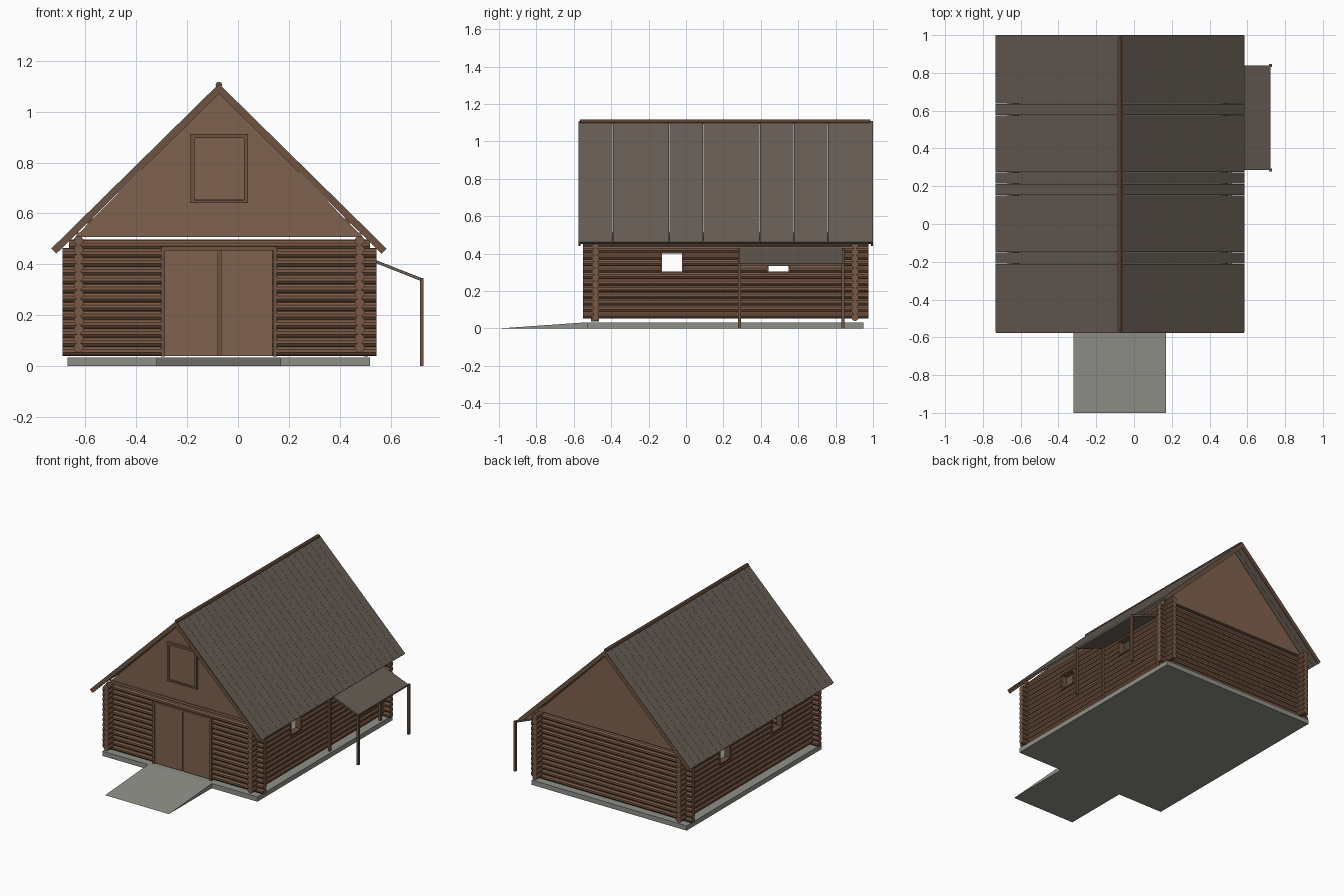
import bpy, bmesh, math
from mathutils import Vector, Matrix

if "Cube" in bpy.data.objects:
    bpy.data.objects.remove(bpy.data.objects["Cube"])


def mat(name, hexcol):
    def lin(c):
        c /= 255
        return c / 12.92 if c <= 0.04045 else ((c + 0.055) / 1.055) ** 2.4
    m = bpy.data.materials.new(name)
    m.diffuse_color = [lin(int(hexcol[i:i + 2], 16)) for i in (0, 2, 4)] + [1]
    m.use_nodes = True
    m.node_tree.nodes["Principled BSDF"].inputs["Base Color"].default_value = m.diffuse_color
    return m


LOG = mat("log brown", "7A5A46")
WOOD = mat("plank brown", "7F624E")
TRIM = mat("trim brown", "6E5341")
ROOF = mat("roof grey brown", "675E55")
STONE = mat("concrete grey", "8F9089")


def finish(name, bm, m):
    bmesh.ops.recalc_face_normals(bm, faces=bm.faces)
    me = bpy.data.meshes.new(name)
    bm.to_mesh(me)
    bm.free()
    me.materials.append(m)
    ob = bpy.data.objects.new(name, me)
    bpy.context.collection.objects.link(ob)
    return ob


def add_box(bm, x0, x1, y0, y1, z0, z1):
    M = Matrix.Translation(((x0 + x1) / 2, (y0 + y1) / 2, (z0 + z1) / 2)) @ \
        Matrix.Diagonal((x1 - x0, y1 - y0, z1 - z0, 1))
    bmesh.ops.create_cube(bm, size=1, matrix=M)


def boxes(name, m, *dims):
    bm = bmesh.new()
    for d in dims:
        add_box(bm, *d)
    return finish(name, bm, m)


def add_log(bm, a, b, r=0.0195, n=10):
    a, b = Vector(a), Vector(b)
    rot = (b - a).to_track_quat('Z', 'Y').to_matrix().to_4x4()
    bmesh.ops.create_cone(bm, cap_ends=True, segments=n, radius1=r, radius2=r,
                          depth=(b - a).length,
                          matrix=Matrix.Translation((a + b) / 2) @ rot)


def add_prism(bm, pts, y0, y1):
    """Extrude an x-z outline along y."""
    a = [bm.verts.new((x, y0, z)) for x, z in pts]
    b = [bm.verts.new((x, y1, z)) for x, z in pts]
    bm.faces.new(a)
    bm.faces.new(b[::-1])
    for i in range(len(pts)):
        j = (i + 1) % len(pts)
        bm.faces.new((a[i], a[j], b[j], b[i]))


CX = -0.075                      # ridge line
XL, XR = -0.627, 0.478           # side wall centres
YF, YB = -0.483, 0.904           # end wall centres
STEP = 0.035

# slab and ramp
boxes("slab", STONE, (-0.67, 0.52, -0.53, 0.95, 0, 0.033))
bm = bmesh.new()
add_prism(bm, [(-1, 0), (-0.53, 0), (-0.53, 0.033)], -0.17, 0.32)
bm.transform(Matrix.Rotation(math.pi / 2, 4, 'Z'))
finish("ramp", bm, STONE)

# end walls of stacked logs, the front one open for the doors
front, back = bmesh.new(), bmesh.new()
for k in range(12):
    z = 0.0595 + k * STEP
    add_log(back, (-0.69, YB, z), (0.545, YB, z))
    add_log(front, (-0.69, YF, z), (-0.295, YF, z))
    add_log(front, (0.148, YF, z), (0.545, YF, z))
for bm, y in ((front, YF), (back, YB)):
    add_log(bm, (-0.665, y, 0.4785), (0.52, y, 0.4785))
finish("front_log_wall", front, LOG)
finish("back_log_wall", back, LOG)

# side walls with two window openings each
WINDOWS = [(-0.13, -0.02), (0.44, 0.55)]
WZ0, WZ1 = 0.303, 0.404
for name, x in (("left_log_wall", XL), ("right_log_wall", XR)):
    bm = bmesh.new()
    for k in range(13):
        z = 0.0725 + k * STEP
        cuts = [-0.55, 0.976]
        if WZ0 < z < WZ1:
            cuts = [-0.55, *WINDOWS[0], *WINDOWS[1], 0.976]
        for y0, y1 in zip(cuts[::2], cuts[1::2]):
            add_log(bm, (x, y0, z), (x, y1, z))
    finish(name, bm, LOG)
    dims = []
    for y0, y1 in WINDOWS:
        a, b, w = x - 0.021, x + 0.021, 0.006
        dims += [(a, b, y0 - w, y0 + 0.002, WZ0 - w, WZ1 + w),
                 (a, b, y1 - 0.002, y1 + w, WZ0 - w, WZ1 + w),
                 (a, b, y0, y1, WZ0 - w, WZ0 + 0.002),
                 (a, b, y0, y1, WZ1 - 0.002, WZ1 + w)]
    boxes(name.split("_")[0] + "_window_frames", TRIM, *dims)

# double doors and their frame
boxes("doors", WOOD, (-0.287, -0.079, -0.498, -0.482, 0.04, 0.455),
      (-0.067, 0.135, -0.498, -0.482, 0.04, 0.455))
boxes("door_frame", TRIM, (-0.302, -0.287, -0.507, -0.465, 0.038, 0.47),
      (0.138, 0.153, -0.507, -0.465, 0.038, 0.47),
      (-0.302, 0.153, -0.505, -0.465, 0.455, 0.47),
      (-0.079, -0.067, -0.492, -0.478, 0.04, 0.455))

# gables
for name, y0, y1 in (("front_gable", -0.497, -0.477), ("back_gable", 0.898, 0.918)):
    bm = bmesh.new()
    add_prism(bm, [(CX - 0.565, 0.508), (CX + 0.565, 0.508), (CX, 1.078)], y0, y1)
    finish(name, bm, WOOD)
boxes("gable_sill_board", WOOD, (CX - 0.56, CX + 0.56, -0.502, -0.49, 0.508, 0.525))

# loft hatch in the front gable
boxes("hatch_panel", WOOD, (-0.172, 0.024, -0.503, -0.49, 0.655, 0.9))
boxes("hatch_frame", TRIM, (-0.188, -0.172, -0.512, -0.49, 0.642, 0.913),
      (0.024, 0.04, -0.512, -0.49, 0.642, 0.913),
      (-0.188, 0.04, -0.514, -0.49, 0.897, 0.913),
      (-0.172, 0.024, -0.51, -0.49, 0.642, 0.653))

# roof planks and barge boards
RZ, EX, EZ = 1.11, 0.659, 0.462


def slope(side, t0, t1):
    """Cross-section of one roof slope between depths t0 and t1."""
    d0, d1 = t0 * 0.707, t1 * 0.707
    pts = [(0, RZ - t0 * 1.41), (EX - d0, EZ - d0), (EX - d1, EZ - d1), (0, RZ - t1 * 1.41)]
    return [(CX + side * x, z) for x, z in pts]


N, Y0, Y1 = 26, -0.573, 1.0
for side, name in ((-1, "left"), (1, "right")):
    bm = bmesh.new()
    w = (Y1 - Y0) / N
    for i in range(N):
        add_prism(bm, slope(side, 0, 0.014), Y0 + i * w, Y0 + (i + 1) * w - 0.0008)
    finish(name + "_roof_planks", bm, ROOF)
    bm = bmesh.new()
    for a, b in ((Y0 - 0.003, Y0 + 0.01), (Y1 - 0.012, Y1)):
        add_prism(bm, slope(side, 0.003, 0.028), a, b)
    finish(name + "_barge_boards", bm, TRIM)

# ridge pole and tie beam
bm = bmesh.new()
add_log(bm, (CX, -0.567, 1.105), (CX, 0.987, 1.105), 0.013, 8)
finish("ridge_cap", bm, TRIM)
boxes("tie_beam", WOOD, (-0.61, 0.458, 0.348, 0.362, 0.56, 0.58))

# side canopy on four posts
bm = bmesh.new()
add_prism(bm, [(0.498, 0.434), (0.722, 0.346), (0.72, 0.334), (0.498, 0.422)], 0.287, 0.838)
finish("canopy_roof", bm, ROOF)
dims = []
for y in (0.285, 0.84):
    dims += [(0.715, 0.73, y - 0.008, y + 0.008, 0, 0.347),
             (0.496, 0.511, y - 0.008, y + 0.008, 0.038, 0.427)]
boxes("canopy_posts", TRIM, *dims)
